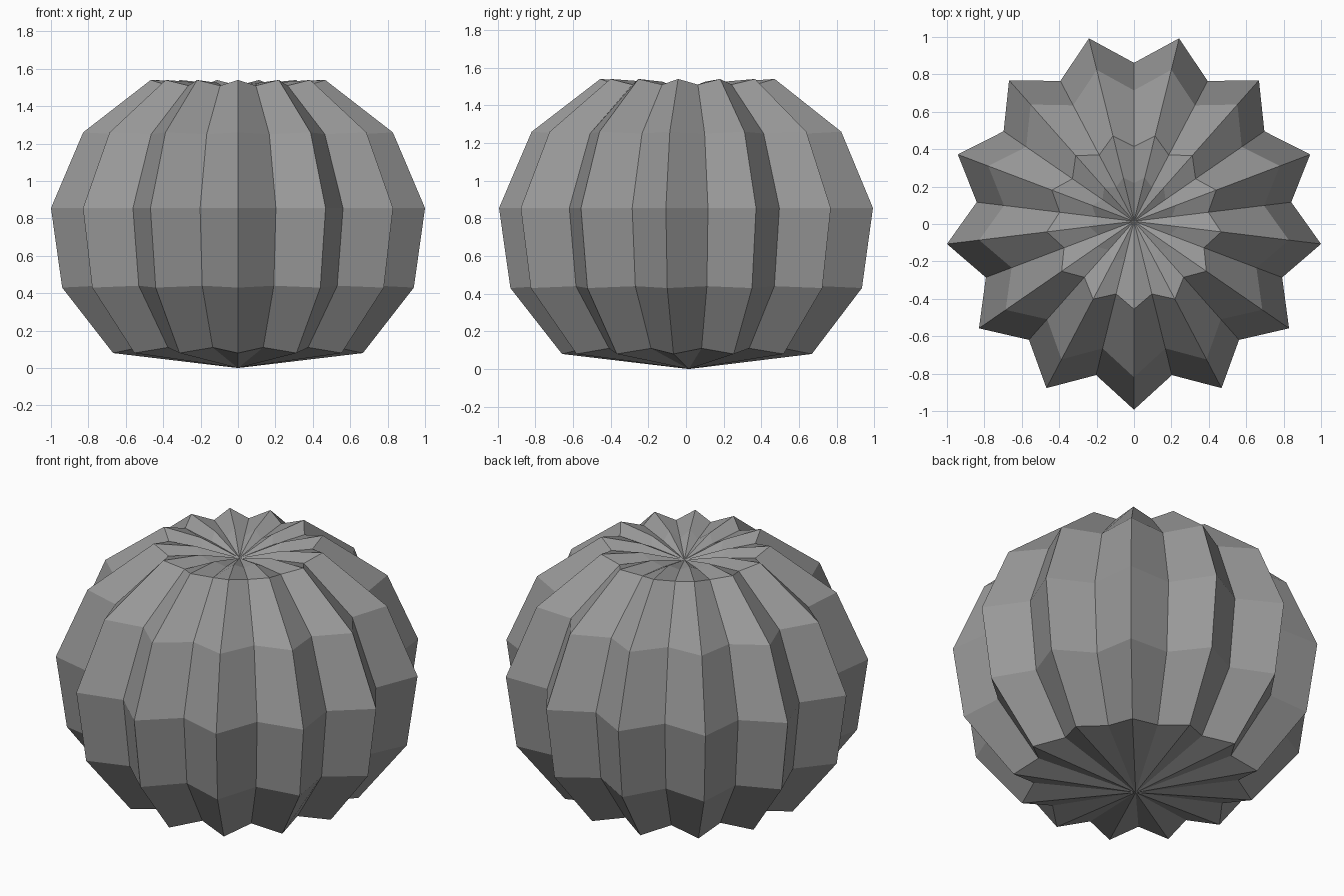
import bpy, bmesh, math

if "Cube" in bpy.data.objects:
    bpy.data.objects.remove(bpy.data.objects["Cube"])

RIBS = 13
OFFSET_Y = 0.0146  # odd rib count: recentre the bounds
# rings from bottom to dimple: ridge radius, ridge z, groove radius, groove z
RINGS = [
    (0.673, 0.08, 0.565, 0.11),
    (0.947, 0.43, 0.80, 0.44),
    (1.0073, 0.855, 0.847, 0.855),
    (0.834, 1.26, 0.70, 1.25),
    (0.470, 1.54, 0.40, 1.51),
    (0.240, 1.525, 0.205, 1.49),
]
BOTTOM_Z, TOP_Z = 0.0, 1.455

bm = bmesh.new()
n = RIBS * 2

# zigzag rings, one ridge pointing to the front
loops = []
for ridge_r, ridge_z, groove_r, groove_z in RINGS:
    loop = []
    for i in range(n):
        a = -math.pi / 2 + math.tau * i / n
        r, z = (ridge_r, ridge_z) if i % 2 == 0 else (groove_r, groove_z)
        loop.append(bm.verts.new((r * math.cos(a), r * math.sin(a) + OFFSET_Y, z)))
    loops.append(loop)

# side bands
for lo, hi in zip(loops, loops[1:]):
    for i in range(n):
        j = (i + 1) % n
        bm.faces.new((lo[i], lo[j], hi[j], hi[i]))

# pointed underside and sunken top
bottom = bm.verts.new((0, OFFSET_Y, BOTTOM_Z))
top = bm.verts.new((0, OFFSET_Y, TOP_Z))
for i in range(n):
    j = (i + 1) % n
    bm.faces.new((bottom, loops[0][j], loops[0][i]))
    bm.faces.new((top, loops[-1][i], loops[-1][j]))

bmesh.ops.recalc_face_normals(bm, faces=bm.faces)
mesh = bpy.data.meshes.new("pumpkin_body")
bm.to_mesh(mesh)
bm.free()
body = bpy.data.objects.new("pumpkin_body", mesh)
bpy.context.collection.objects.link(body)

# darker grey skin
skin = bpy.data.materials.new("grey_skin")
skin.diffuse_color = (0.32, 0.32, 0.32, 1)
skin.use_nodes = True
skin.node_tree.nodes["Principled BSDF"].inputs["Base Color"].default_value = skin.diffuse_color
mesh.materials.append(skin)
